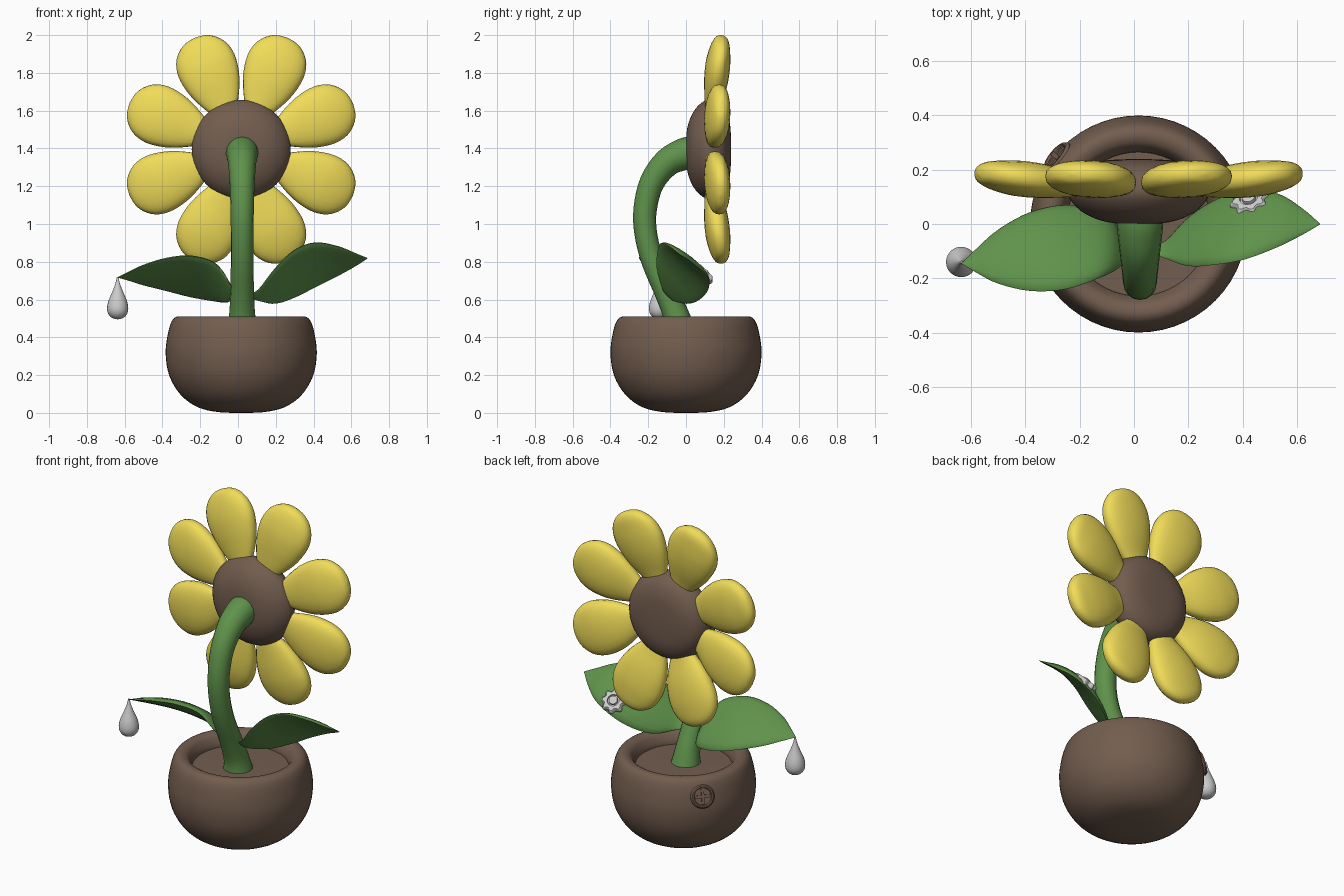
import bpy, bmesh
from math import sin, cos, pi, radians
from mathutils import Vector, Matrix

if "Cube" in bpy.data.objects:
    bpy.data.objects.remove(bpy.data.objects["Cube"])


def material(name, rgb):
    m = bpy.data.materials.new(name)
    m.diffuse_color = (*rgb, 1)
    m.use_nodes = True
    m.node_tree.nodes["Principled BSDF"].inputs["Base Color"].default_value = m.diffuse_color
    return m


BROWN = material("brown", (0.17, 0.11, 0.078))
GREEN = material("green", (0.115, 0.29, 0.07))
YELLOW = material("yellow", (0.88, 0.72, 0.10))
CX = 0.017  # plant axis


def smooth_rows(rows, n=4):
    """Catmull-Rom interpolation through rows of numbers."""
    out = []
    for i in range(len(rows) - 1):
        p0, p1 = rows[max(i - 1, 0)], rows[i]
        p2, p3 = rows[i + 1], rows[min(i + 2, len(rows) - 1)]
        for k in range(n):
            t = k / n
            out.append([0.5 * (2 * b + (c - a) * t + (2 * a - 5 * b + 4 * c - d) * t * t
                               + (3 * b - a - 3 * c + d) * t ** 3)
                        for a, b, c, d in zip(p0, p1, p2, p3)])
    return out + [list(rows[-1])]


def loft(name, rings, mat=None, matrix=Matrix(), angle=40):
    """Skin a stack of closed rings and cap both ends."""
    bm = bmesh.new()
    vs = [[bm.verts.new(matrix @ Vector(p)) for p in r] for r in rings]
    n = len(vs[0])
    for a, b in zip(vs, vs[1:]):
        for i in range(n):
            bm.faces.new((a[i], a[(i + 1) % n], b[(i + 1) % n], b[i]))
    bm.faces.new(vs[0])
    bm.faces.new(vs[-1])
    bmesh.ops.recalc_face_normals(bm, faces=bm.faces)
    me = bpy.data.meshes.new(name)
    bm.to_mesh(me)
    bm.free()
    ob = bpy.data.objects.new(name, me)
    bpy.context.collection.objects.link(ob)
    if mat:
        me.materials.append(mat)
    bpy.ops.object.select_all(action='DESELECT')
    ob.select_set(True)
    bpy.context.view_layer.objects.active = ob
    bpy.ops.object.shade_smooth_by_angle(angle=radians(angle))
    return ob


def lathe(name, profile, mat=None, matrix=Matrix(), n=48, lobes=0, wave=0.0):
    """Revolve (radius, height, waviness) rows around local z."""
    rings = []
    for row in profile:
        r, z = max(row[0], 0.0005), row[1]
        amp = wave * row[2] if len(row) > 2 else 0
        rings.append([(r * (1 + amp * cos(lobes * a)) * cos(a),
                       r * (1 + amp * cos(lobes * a)) * sin(a), z)
                      for a in (2 * pi * k / n for k in range(n))])
    return loft(name, rings, mat, matrix)


def facing(pos, normal):
    """Matrix that puts local z along a normal at a position."""
    return Matrix.Translation(pos) @ Vector(normal).to_track_quat('Z', 'Y').to_matrix().to_4x4()


# Pot: rounded bowl, soft rim and sunken soil
pot = smooth_rows([(0, 0), (0.12, 0.004), (0.23, 0.03), (0.32, 0.095), (0.38, 0.195), (0.4, 0.31),
                   (0.39, 0.41), (0.368, 0.485), (0.335, 0.511), (0.295, 0.5), (0.27, 0.46),
                   (0.265, 0.435)])
lathe("pot", pot + [(0.2, 0.435), (0, 0.44)], BROWN, Matrix.Translation((CX, 0, 0)), 56)

# Button with a cross on the back of the pot
az, el = radians(140.7), radians(18)
normal = Vector((cos(az) * cos(el), sin(az) * cos(el), sin(el)))
place = facing(Vector((CX + 0.38 * cos(az), 0.38 * sin(az), 0.41)), normal)
lathe("button", [(0, -0.02), (0.066, -0.02), (0.068, 0.01), (0.06, 0.02), (0.052, 0.02),
                 (0.048, 0.012), (0, 0.012)], BROWN, place, 32)
for i in range(2):
    a, b = (0.045, 0.008) if i else (0.008, 0.045)
    loft(f"button_cross_{i + 1}", [[(-a, -b, z), (a, -b, z), (a, b, z), (-a, b, z)]
                                   for z in (0.005, 0.02)], BROWN, place)

# Stem: (y, z, radius) path bending forward and into the flower head
path = smooth_rows([(-0.03, 0.42, 0.085), (-0.05, 0.51, 0.07), (-0.1, 0.63, 0.063),
                    (-0.175, 0.8, 0.06), (-0.213, 0.95, 0.06), (-0.216, 1.08, 0.062),
                    (-0.18, 1.22, 0.066), (-0.1, 1.325, 0.075), (-0.01, 1.37, 0.085),
                    (0.04, 1.38, 0.085)])
rings = []
for i, (y, z, r) in enumerate(path):
    a, b = path[max(i - 1, 0)], path[min(i + 1, len(path) - 1)]
    t = Vector((0, b[0] - a[0], b[1] - a[1])).normalized()
    side = Vector((1, 0, 0))
    up = side.cross(t)
    rings.append([Vector((CX + 0.005, y, z)) + r * (side * cos(q) + up * sin(q))
                  for q in (2 * pi * k / 16 for k in range(16))])
loft("stem", rings, GREEN)

# Flower head: domed disc, local z along +y
HEAD = Matrix.Translation((CX, 0, 1.395)) @ Matrix.Rotation(-pi / 2, 4, 'X')
lathe("flower_center", smooth_rows([(0, 0), (0.09, 0.003), (0.16, 0.02), (0.215, 0.05),
                                    (0.252, 0.09), (0.262, 0.125), (0.25, 0.165), (0.215, 0.205),
                                    (0.15, 0.23), (0.07, 0.238), (0, 0.239)], 3), BROWN, HEAD)

# Petals: (distance, half width, half thickness, depth) sections
petal = smooth_rows([(0.19, 0.05, 0.03, 0.135), (0.26, 0.092, 0.042, 0.142),
                     (0.33, 0.127, 0.055, 0.152), (0.40, 0.15, 0.064, 0.16),
                     (0.48, 0.16, 0.066, 0.168), (0.55, 0.145, 0.058, 0.176),
                     (0.60, 0.108, 0.046, 0.183), (0.63, 0.06, 0.028, 0.185),
                     (0.64, 0.002, 0.002, 0.185)], 3)
petal_rings = []
for d, w, t, c in petal:
    ring = []
    for k in range(24):
        q = 2 * pi * k / 24
        cs, sn = cos(q), sin(q)
        ring.append((d, w * cs, c + t * (1 if sn > 0 else -1) * abs(sn) ** 0.8))
    petal_rings.append(ring)
for i in range(8):
    loft(f"petal_{i + 1}", petal_rings, YELLOW,
         HEAD @ Matrix.Rotation(radians(22.5 + 45 * i), 4, 'Z'), 60)


# Leaves: rows hold the high front edge and the low back edge
def leaf(name, rows):
    rows = smooth_rows(rows)
    mids = [(Vector(r[:3]) + Vector(r[3:])) / 2 for r in rows]
    rings = []
    for i, r in enumerate(rows):
        half = (Vector(r[3:]) - Vector(r[:3])) / 2
        tangent = mids[min(i + 1, len(mids) - 1)] - mids[max(i - 1, 0)]
        n = half.cross(tangent).normalized()
        if n.z < 0:
            n = -n
        ring = []
        for k in range(20):
            q = 2 * pi * k / 20
            thick = (0.22 if sin(q) > 0 else 0.07) * half.length
            ring.append(mids[i] + half * cos(q) + n * thick * sin(q))
        rings.append(ring)
    loft(name, rings, GREEN, angle=80)


leaf("right_leaf", [(0.06, -0.105, 0.63, 0.06, -0.085, 0.61), (0.11, -0.125, 0.655, 0.12, -0.06, 0.59),
                    (0.2, -0.155, 0.765, 0.2, 0.02, 0.578), (0.3, -0.15, 0.86, 0.3, 0.085, 0.61),
                    (0.41, -0.13, 0.9, 0.41, 0.122, 0.665), (0.53, -0.085, 0.88, 0.53, 0.112, 0.725),
                    (0.62, -0.04, 0.845, 0.62, 0.058, 0.775), (0.685, -0.002, 0.82, 0.685, 0.002, 0.817)])
leaf("left_leaf", [(-0.02, -0.125, 0.64, -0.02, -0.085, 0.61), (-0.06, -0.165, 0.71, -0.055, -0.03, 0.585),
                   (-0.13, -0.2, 0.795, -0.11, 0.045, 0.588), (-0.25, -0.24, 0.828, -0.25, 0.07, 0.612),
                   (-0.38, -0.247, 0.815, -0.38, 0.045, 0.645), (-0.5, -0.22, 0.78, -0.5, -0.02, 0.675),
                   (-0.58, -0.18, 0.745, -0.58, -0.09, 0.7), (-0.635, -0.147, 0.72, -0.635, -0.143, 0.716)])

# Water drop hanging from the left leaf tip
lathe("water_drop", smooth_rows([(0, 0.495), (0.03, 0.503), (0.05, 0.525), (0.056, 0.555),
                                 (0.048, 0.595), (0.027, 0.645), (0.012, 0.685), (0.004, 0.72)]),
      None, Matrix.Translation((-0.637, -0.14, 0)), 24)

# Scalloped blossom badge on the right leaf
lathe("small_blossom", [(0, -0.025, 0), (0.056, -0.025, 1), (0.066, -0.012, 1), (0.066, 0.004, 1),
                        (0.056, 0.014, 1), (0.034, 0.014, 0), (0.032, 0.006, 0), (0.026, 0.006, 0),
                        (0.024, 0.018, 0), (0, 0.022, 0)],
      None, facing(Vector((0.425, 0.088, 0.743)), (-0.2, 0.68, 0.72)), 64, 8, 0.12)
